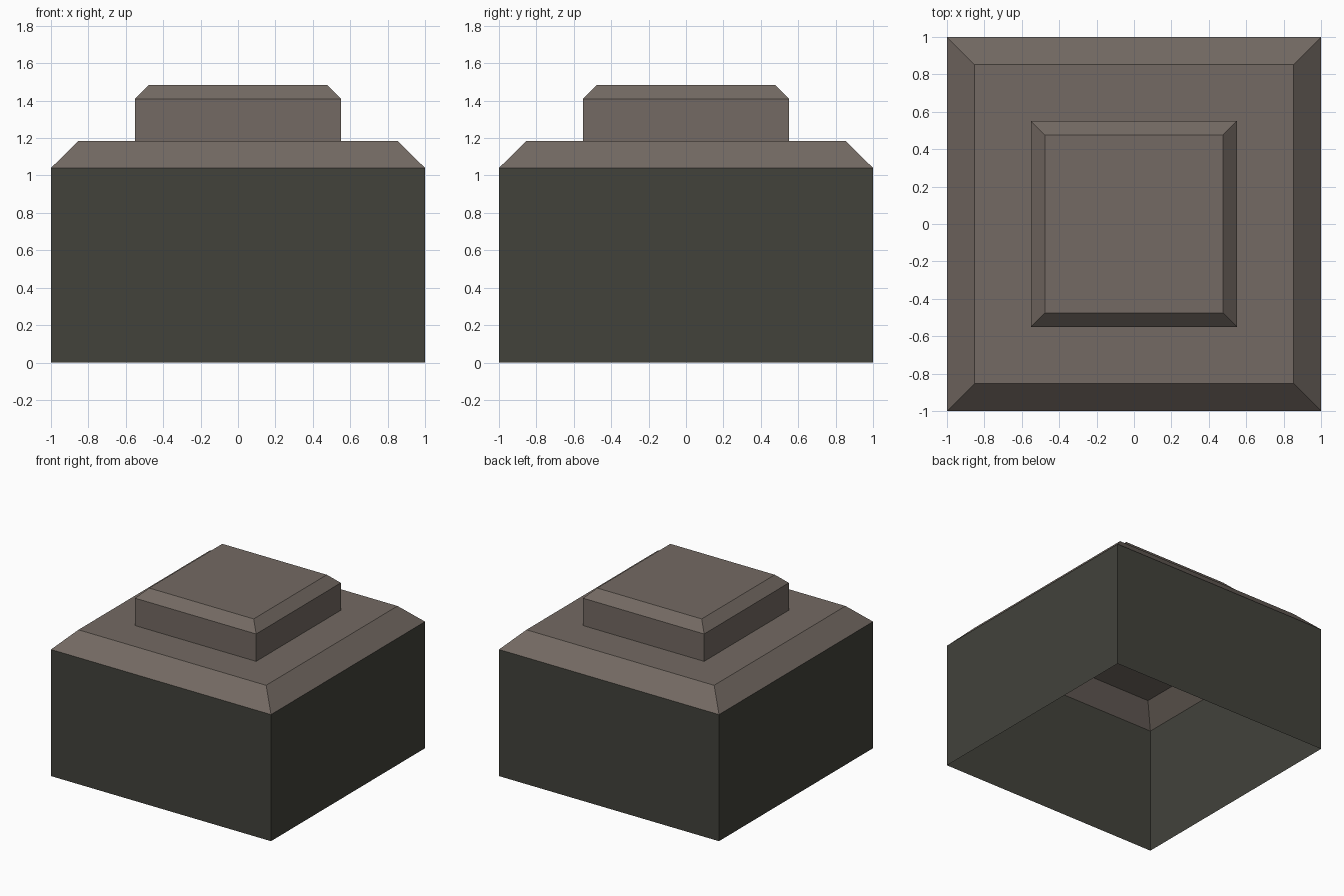
import bpy, bmesh

if "Cube" in bpy.data.objects:
    bpy.data.objects.remove(bpy.data.objects["Cube"])


def flat_material(name, rgb):
    mat = bpy.data.materials.new(name)
    mat.diffuse_color = (*rgb, 1.0)
    mat.use_nodes = True
    mat.node_tree.nodes["Principled BSDF"].inputs["Base Color"].default_value = mat.diffuse_color
    return mat


def square_shell(name, rings, mat, cap=False):
    """Stack square rings of (half width, height) into an open-bottomed shell."""
    bm = bmesh.new()
    loops = [[bm.verts.new((sx * h, sy * h, z))
              for sx, sy in ((-1, -1), (1, -1), (1, 1), (-1, 1))]
             for h, z in rings]
    for low, high in zip(loops, loops[1:]):
        for i in range(4):
            j = (i + 1) % 4
            bm.faces.new((low[i], low[j], high[j], high[i]))
    if cap:
        bm.faces.new(loops[-1])
    mesh = bpy.data.meshes.new(name)
    bm.to_mesh(mesh)
    bm.free()
    mesh.materials.append(mat)
    obj = bpy.data.objects.new(name, mesh)
    bpy.context.collection.objects.link(obj)
    return obj


wall_mat = flat_material("dark olive grey", (0.0545, 0.0545, 0.0437))
roof_mat = flat_material("warm brown grey", (0.174, 0.144, 0.125))

# Dark walls, open underneath
square_shell("base_walls", [(1.0, 0.0), (1.0, 1.04)], wall_mat)

# Sloped rim and flat ledge, running up to the raised block
square_shell("sloped_ledge", [(1.0, 1.04), (0.853, 1.185), (0.55, 1.185)], roof_mat)

# Raised block with a chamfered top
square_shell("raised_block", [(0.55, 1.185), (0.55, 1.41), (0.475, 1.485)],
             roof_mat, cap=True)
